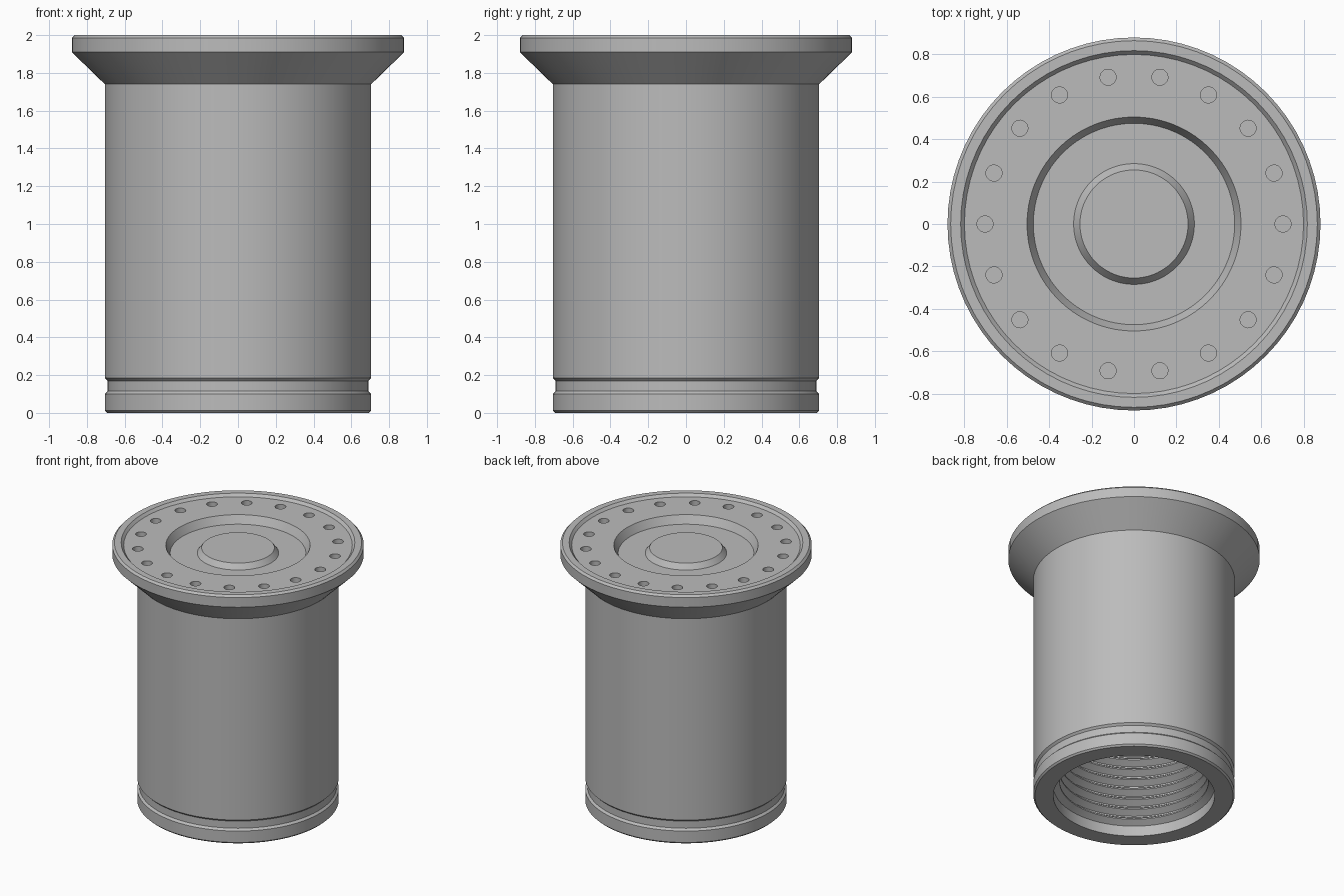
import bpy, bmesh, math
from mathutils import Matrix

if "Cube" in bpy.data.objects:
    bpy.data.objects.remove(bpy.data.objects["Cube"])

SEGMENTS = 72
HOLES = 18

steel = bpy.data.materials.new("grey_metal")
steel.use_nodes = True
colour = (0.5, 0.5, 0.5, 1)
steel.diffuse_color = colour
steel.node_tree.nodes["Principled BSDF"].inputs["Base Color"].default_value = colour


def make_object(name, bm):
    mesh = bpy.data.meshes.new(name)
    bm.to_mesh(mesh)
    bm.free()
    obj = bpy.data.objects.new(name, mesh)
    bpy.context.collection.objects.link(obj)
    mesh.materials.append(steel)
    return obj


def lathe(name, profile):
    """Turn an (r, z) profile around the z axis."""
    bm = bmesh.new()
    verts = [bm.verts.new((r, 0, z)) for r, z in profile]
    edges = [bm.edges.new(pair) for pair in zip(verts, verts[1:])]
    bmesh.ops.spin(bm, geom=verts + edges, cent=(0, 0, 0), axis=(0, 0, 1),
                   angle=math.tau, steps=SEGMENTS, use_duplicate=False)
    bmesh.ops.remove_doubles(bm, verts=bm.verts, dist=0.0005)
    bmesh.ops.recalc_face_normals(bm, faces=bm.faces)
    return make_object(name, bm)


# Top face: central boss, sunken ring, drilled ring and raised lip
top = [(0, 1.96), (0.255, 1.96), (0.285, 1.92), (0.475, 1.92), (0.505, 1.98),
       (0.8, 1.98), (0.818, 2), (0.865, 2)]
# Flange, flared neck, barrel and groove above the foot
side = [(0.88, 1.985), (0.88, 1.91), (0.705, 1.74), (0.705, 0.185), (0.69, 0.17),
        (0.69, 0.115), (0.705, 0.1), (0.705, 0.012), (0.693, 0)]
# Threaded bore, open at the bottom
bore = [(0.565, 0), (0.565, 0.08)]
pitch, turns = 0.08, 20
for i in range(turns):
    z = 0.08 + i * pitch
    bore += [(0.52, z + 0.03), (0.52, z + 0.04), (0.565, z + 0.07), (0.565, z + pitch)]
bore += [(0.52, 1.72), (0, 1.72)]

body = lathe("flanged_sleeve", top + side + bore)

# Ring of blind holes in the top face
bm = bmesh.new()
for i in range(HOLES):
    place = Matrix.Rotation(math.tau * i / HOLES, 4, 'Z') @ Matrix.Translation((0.703, 0, 1.98))
    bmesh.ops.create_cone(bm, cap_ends=True, segments=20, radius1=0.038,
                          radius2=0.038, depth=0.08, matrix=place)
cutter = make_object("hole_cutter", bm)

cut = body.modifiers.new("holes", 'BOOLEAN')
cut.operation = 'DIFFERENCE'
cut.solver = 'EXACT'
cut.object = cutter
bpy.ops.object.select_all(action='DESELECT')
body.select_set(True)
bpy.context.view_layer.objects.active = body
bpy.ops.object.modifier_apply(modifier=cut.name)
bpy.data.objects.remove(cutter)

bpy.ops.object.shade_smooth_by_angle(angle=math.radians(25))
